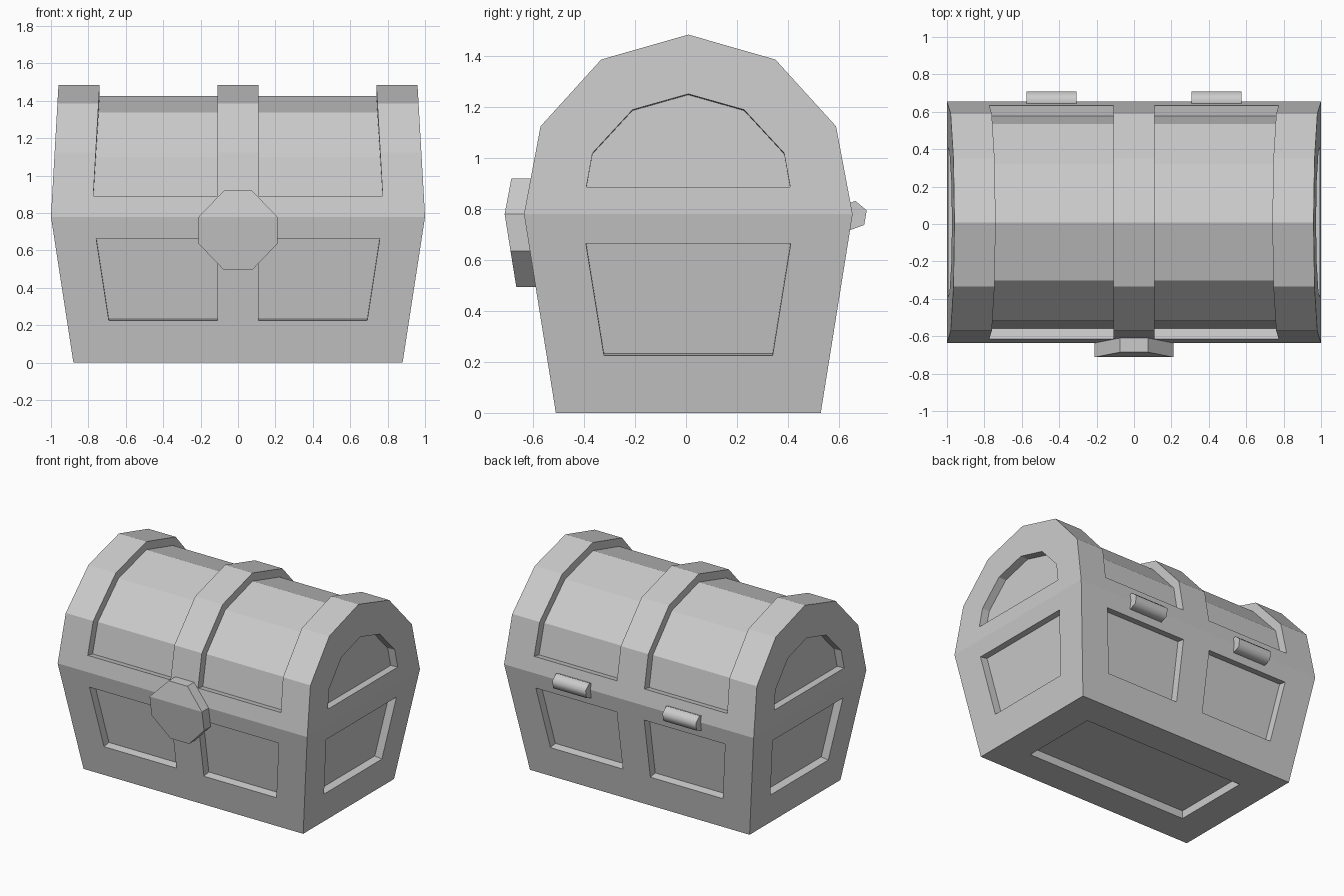
import bpy, bmesh, math
from mathutils import Vector

if "Cube" in bpy.data.objects:
    bpy.data.objects.remove(bpy.data.objects["Cube"])

CY, SEAM, DEPTH = 0.009, 0.78, 0.057


def finish(bm, name):
    bmesh.ops.recalc_face_normals(bm, faces=bm.faces[:])
    me = bpy.data.meshes.new(name)
    bm.to_mesh(me)
    bm.free()
    ob = bpy.data.objects.new(name, me)
    bpy.context.collection.objects.link(ob)
    return ob


def face(bm, pts):
    return bm.faces.new([bm.verts.new(p) for p in pts])


def frame(bm, outer, inner, strips=False):
    """Border of quads around a panel; returns the panel faces."""
    n = len(outer)
    for i in range(n):
        j = (i + 1) % n
        face(bm, (outer[i], outer[j], inner[j], inner[i]))
    if strips:
        return [face(bm, (inner[i], inner[i + 1], inner[n - 2 - i], inner[n - 1 - i]))
                for i in range(n // 2 - 1)]
    return [face(bm, inner)]


def sink(bm, panels):
    """Push every panel inward by an even depth, leaving straight walls."""
    bmesh.ops.remove_doubles(bm, verts=bm.verts[:], dist=1e-4)
    bmesh.ops.recalc_face_normals(bm, faces=bm.faces[:])
    for panel in panels:
        geo = bmesh.ops.extrude_face_region(bm, geom=panel)["geom"]
        old = [f for f in panel if f.is_valid]
        if old:
            bmesh.ops.delete(bm, geom=old, context="FACES")
        faces = [g for g in geo if isinstance(g, bmesh.types.BMFace)]
        for f in faces:
            f.normal_update()
        moves = []
        for v in (g for g in geo if isinstance(g, bmesh.types.BMVert)):
            ns = [f.normal.copy() for f in faces if v in f.verts[:]]
            d = sum(ns, Vector((0, 0, 0))).normalized()
            moves.append((v, d * (DEPTH / d.dot(ns[0]))))
        for v, m in moves:
            v.co -= m


# Chest body: flared box with sunken panels
def bx(z):
    return 0.88 + 0.12 * z / SEAM


def by(z):
    return 0.52 + 0.125 * z / SEAM


def ring(x, y, z):
    return [(a * x, CY + b * y, z) for a, b in
            ((-1, -1), (0, -1), (1, -1), (1, 1), (0, 1), (-1, 1))]


bm = bmesh.new()
panels = []
LO, HI = 0.225, 0.665
for s in (-1, 1):
    for t in (-1, 1):   # front and back, left and right halves
        outer = [(s * x, CY + t * by(z), z) for x, z in
                 ((0, 0), (bx(0), 0), (bx(SEAM), SEAM), (0, SEAM))]
        inner = [(s * x, CY + t * by(z), z) for x, z in
                 ((0.11, LO), (bx(LO) - 0.224, LO), (bx(HI) - 0.224, HI), (0.11, HI))]
        panels.append(frame(bm, outer, inner))
    outer = [(s * bx(z), CY + k * by(z), z) for k, z in
             ((-1, 0), (1, 0), (1, SEAM), (-1, SEAM))]
    inner = [(s * bx(z), CY + y, z) for y, z in
             ((-0.331, LO), (0.331, LO), (0.402, HI), (-0.402, HI))]
    panels.append(frame(bm, outer, inner))
panels.append(frame(bm, ring(bx(0), by(0), 0), ring(0.65, 0.29, 0)))
face(bm, ring(1, 0.645, SEAM))
sink(bm, panels)
finish(bm, "chest_body")


# Lid: faceted barrel with raised bands and sunken panels
def lx(z):
    return 1 - (z - SEAM) * 0.057


def lid_y(z):
    return 0.645 - (z - SEAM) * 0.065 / 0.345


def arch(half, peak):
    return [(-y, z) for y, z in half] + [(0, peak)] + list(reversed(half))


main = [(0.645, SEAM), (0.58, 1.125), (0.342, 1.387)]
shell = arch(main, 1.485)
inset = arch([(lid_y(0.89), 0.89)] + main[1:], 1.485)
end_panel = arch([(0.4, 0.887), (0.376, 1.02), (0.219, 1.19)], 1.252)

bm = bmesh.new()
panels = []
for s in (-1, 1):
    outer = [(s * lx(z), CY + y, z) for y, z in shell] + \
            [(0, CY + y, z) for y, z in reversed(shell)]
    inner = [(s * (lx(z) - 0.22), CY + y, z) for y, z in inset] + \
            [(s * 0.11, CY + y, z) for y, z in reversed(inset)]
    panels.append(frame(bm, outer, inner, strips=True))
    panels.append(frame(bm, [(s * lx(z), CY + y, z) for y, z in shell],
                        [(s * lx(z), CY + y, z) for y, z in end_panel]))
face(bm, ring(1, 0.645, SEAM))
sink(bm, panels)
finish(bm, "lid")


# Lock plate: octagon bent along the seam
def front_y(z):
    return CY - (lid_y(z) if z > SEAM else by(z))


bm = bmesh.new()
half = [(0.075, 0.92), (0.21, SEAM), (0.21, 0.635), (0.075, 0.495)]
outline = half + [(-x, z) for x, z in reversed(half)]
fr = [bm.verts.new((x, front_y(z) - 0.076, z)) for x, z in outline]
bk = [bm.verts.new((x, front_y(z) + 0.005, z)) for x, z in outline]
for loop in (fr, bk):
    bm.faces.new([loop[i] for i in (0, 1, 6, 7)])
    bm.faces.new(loop[1:7])
for i in range(8):
    j = (i + 1) % 8
    bm.faces.new((fr[i], fr[j], bk[j], bk[i]))
finish(bm, "lock_plate")

# Hinges: smooth six-sided barrels on the back seam
for side, s in (("left", -1), ("right", 1)):
    bm = bmesh.new()
    rings = [[bm.verts.new((s * x, 0.655 + 0.058 * math.cos(math.radians(20 + 60 * k)),
                            0.775 + 0.058 * math.sin(math.radians(20 + 60 * k))))
              for k in range(6)] for x in (0.308, 0.575)]
    for r in rings:
        bm.faces.new(r)
    for i in range(6):
        j = (i + 1) % 6
        bm.faces.new((rings[0][i], rings[0][j], rings[1][j], rings[1][i])).smooth = True
    finish(bm, "hinge_" + side)
